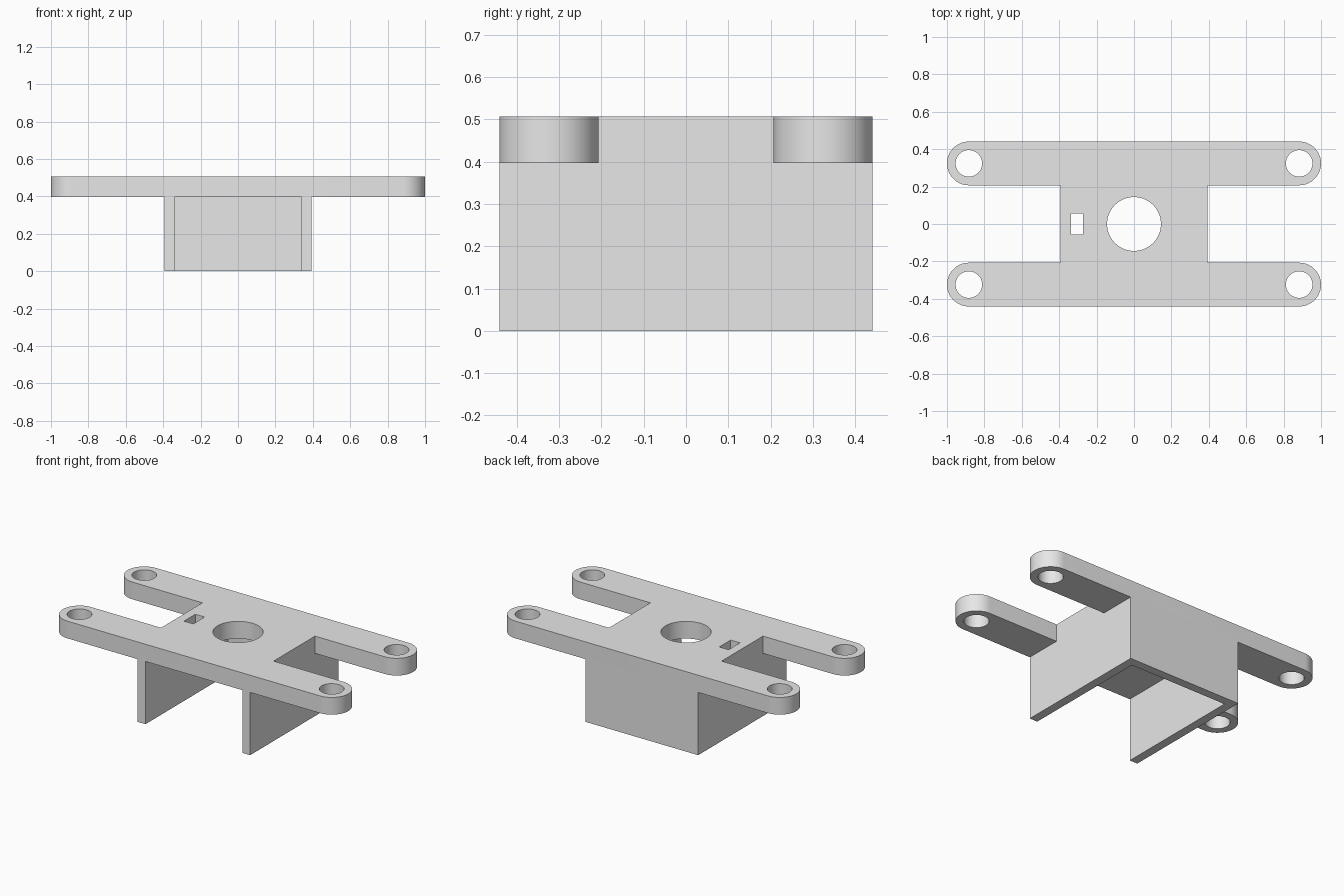
import bpy, bmesh
from math import pi, cos, sin

cube = bpy.data.objects.get("Cube")
if cube:
    bpy.data.objects.remove(cube, do_unlink=True)

# Main dimensions
TOP, UNDER = 0.506, 0.397
BODY_X, BODY_Y, WALL = 0.394, 0.441, 0.055
ARM_R = 0.117
ARM_X, ARM_Y = 1 - ARM_R, BODY_Y - ARM_R
INNER_Y = ARM_Y - ARM_R

grey = bpy.data.materials.new("plain grey")
grey.use_nodes = True
grey.diffuse_color = (0.8, 0.8, 0.8, 1)
grey.node_tree.nodes["Principled BSDF"].inputs["Base Color"].default_value = (0.8, 0.8, 0.8, 1)


def prism(name, outline, z0, z1):
    """Extrude a flat counter-clockwise outline from z0 to z1."""
    bm = bmesh.new()
    base = bm.faces.new([bm.verts.new((x, y, z0)) for x, y in outline])
    side = bmesh.ops.extrude_face_region(bm, geom=[base])["geom"]
    for v in side:
        if isinstance(v, bmesh.types.BMVert):
            v.co.z = z1
    bmesh.ops.recalc_face_normals(bm, faces=bm.faces)
    mesh = bpy.data.meshes.new(name)
    bm.to_mesh(mesh)
    bm.free()
    mesh.materials.append(grey)
    obj = bpy.data.objects.new(name, mesh)
    bpy.context.collection.objects.link(obj)
    return obj


def arc(cx, cy, r, start, end, steps):
    angles = [start + (end - start) * i / steps for i in range(steps + 1)]
    return [(cx + r * cos(a), cy + r * sin(a)) for a in angles]


def boolean(target, tool, operation):
    mod = target.modifiers.new(tool.name, 'BOOLEAN')
    mod.operation, mod.solver, mod.object = operation, 'EXACT', tool
    bpy.context.view_layer.objects.active = target
    bpy.ops.object.modifier_apply(modifier=mod.name)
    bpy.data.objects.remove(tool, do_unlink=True)


# H-shaped top plate with rounded arm ends: right half, then its half-turn copy
half = (arc(ARM_X, -ARM_Y, ARM_R, -pi / 2, pi / 2, 32)
        + [(BODY_X, -INNER_Y), (BODY_X, INNER_Y)]
        + arc(ARM_X, ARM_Y, ARM_R, -pi / 2, pi / 2, 32))
bracket = prism("mounting_bracket", half + [(-x, -y) for x, y in half], UNDER, TOP)

# U-shaped walls below, open at the front
inner = BODY_X - WALL
walls = prism("walls", [(-BODY_X, -BODY_Y), (-inner, -BODY_Y),
                        (-inner, BODY_Y - WALL), (inner, BODY_Y - WALL),
                        (inner, -BODY_Y), (BODY_X, -BODY_Y),
                        (BODY_X, BODY_Y), (-BODY_X, BODY_Y)], 0, UNDER)
boolean(bracket, walls, 'UNION')

# Round holes: one in the centre and one in each arm end
holes = [(0, 0, 0.144)] + [(sx * ARM_X, sy * ARM_Y, 0.071) for sx in (-1, 1) for sy in (-1, 1)]
for x, y, r in holes:
    boolean(bracket, prism("hole", arc(x, y, r, 0, 2 * pi, 64)[:-1], 0.35, 0.6), 'DIFFERENCE')

# Rectangular slot beside the centre hole
slot = [(-0.338, -0.057), (-0.273, -0.057), (-0.273, 0.057), (-0.338, 0.057)]
boolean(bracket, prism("slot", slot, 0.35, 0.6), 'DIFFERENCE')

bpy.ops.object.select_all(action='DESELECT')
bracket.select_set(True)
bpy.context.view_layer.objects.active = bracket
bpy.ops.object.shade_smooth_by_angle(angle=pi / 6)
